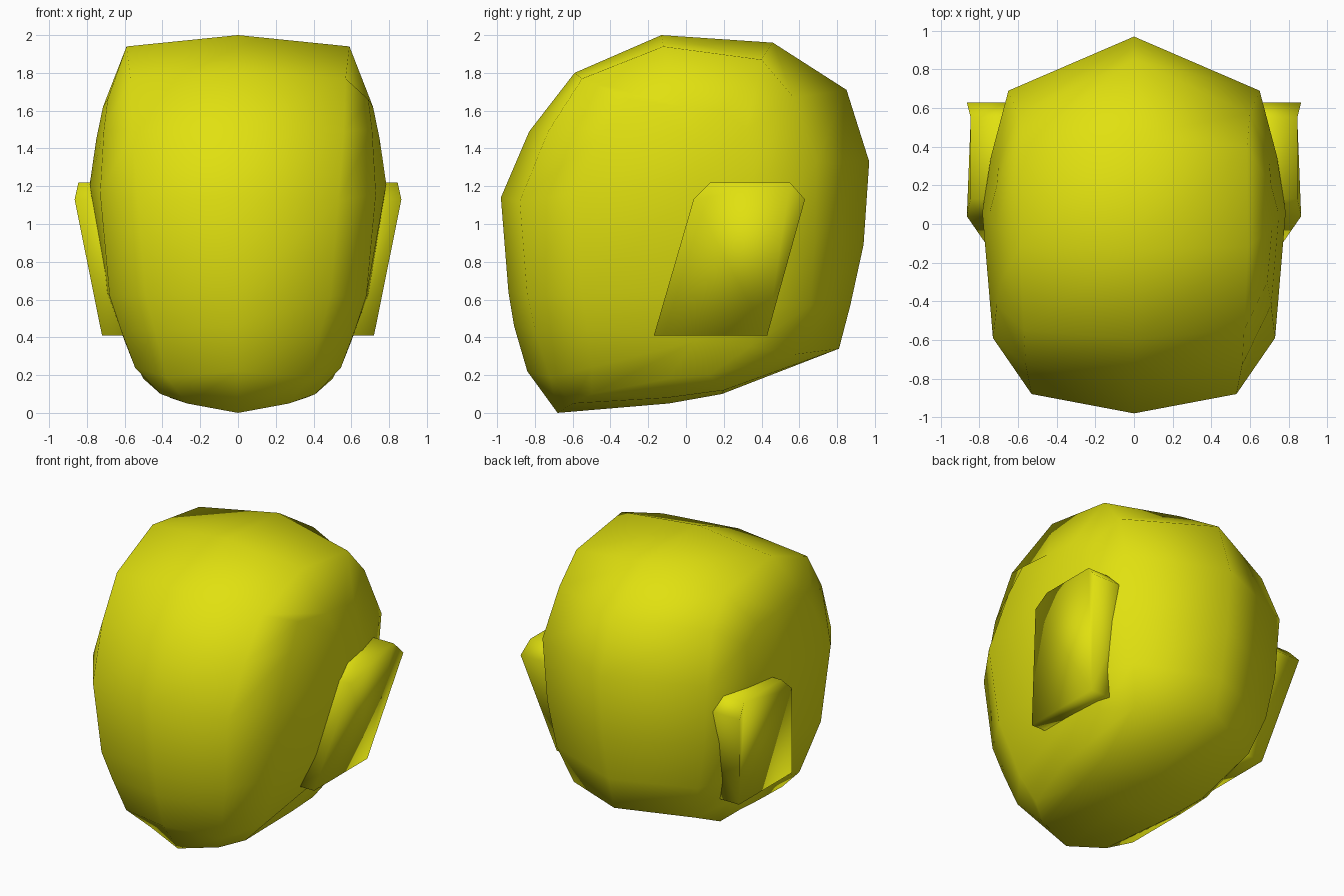
import bpy, bmesh

if "Cube" in bpy.data.objects:
    bpy.data.objects.remove(bpy.data.objects["Cube"])

yellow = bpy.data.materials.new("yellow")
yellow.diffuse_color = (0.75, 0.75, 0.005, 1)
yellow.use_nodes = True
yellow.node_tree.nodes["Principled BSDF"].inputs["Base Color"].default_value = yellow.diffuse_color


def finish(bm, name):
    bmesh.ops.remove_doubles(bm, verts=bm.verts, dist=0.0005)
    bmesh.ops.recalc_face_normals(bm, faces=bm.faces)
    for f in bm.faces:
        f.smooth = True
    me = bpy.data.meshes.new(name)
    bm.to_mesh(me)
    bm.free()
    me.materials.append(yellow)
    ob = bpy.data.objects.new(name, me)
    bpy.context.collection.objects.link(ob)
    return ob


# Head: lengthwise profile slices, lofted from one side to the other
# centre line (y, z): chin, up the face, over the crown, down the back, underside
centre = [(-.68, 0), (-.84, .22), (-.91, .46), (-.94, .64), (-.98, 1.14),
          (-.83, 1.49), (-.59, 1.80), (-.13, 2.0), (.46, 1.96), (.85, 1.71),
          (.97, 1.33), (.94, .89), (.87, .57), (.81, .34), (.19, .10), (-.09, .05)]
# corner line between face/crown/back and the sides
corner = [(.27, -.60, .05), (.38, -.72, .19), (.44, -.80, .44), (.49, -.84, .62),
          (.53, -.88, 1.12), (.56, -.73, 1.49), (.57, -.55, 1.77), (.59, -.12, 1.94),
          (.585, .40, 1.87), (.60, .57, 1.67), (.65, .69, 1.33), (.62, .68, .89),
          (.56, .66, .57), (.48, .58, .31), (.41, .20, .12), (.36, -.10, .08)]
# ring on the side of the head
side = [(.41, -.50, .10), (.545, -.50, .24), (.62, -.52, .44), (.68, -.55, .62),
        (.73, -.59, 1.16), (.71, -.42, 1.50), (.69, -.30, 1.66), (.715, -.02, 1.62),
        (.71, .20, 1.60), (.70, .32, 1.50), (.74, .35, 1.25), (.72, .36, .89),
        (.66, .36, .57), (.57, .34, .35), (.51, .12, .20), (.50, -.10, .18)]
# middle column of the temple, where front and back halves meet
column = [(.60, .05, .38), (.695, .05, .64), (.785, .06, 1.21), (.75, .05, 1.45)]
temple = [column[i] for i in (0, 0, 0, 1, 2, 3, 3, 3, 3, 3, 2, 1, 1, 0, 0, 0)]


def flip(points):
    return [(-x, y, z) for x, y, z in points]


slices = [flip(temple), flip(side), flip(corner), [(0, y, z) for y, z in centre],
          corner, side, temple]
bm = bmesh.new()
rows = [[bm.verts.new(p) for p in s] for s in slices]
n = len(centre)
for a, b in zip(rows, rows[1:]):
    for i in range(n):
        j = (i + 1) % n
        bm.faces.new((a[i], a[j], b[j], b[i]))
finish(bm, "head")

# Ears: slanted plates leaning outwards towards the top
outline = [(-.17, .41, .72), (.43, .41, .72), (.63, 1.13, .865),
           (.55, 1.22, .845), (.13, 1.22, .845), (.04, 1.13, .865)]
for s, name in ((1, "right_ear"), (-1, "left_ear")):
    bm = bmesh.new()
    outer = [bm.verts.new((s * x, y, z)) for y, z, x in outline]
    inner = [bm.verts.new((s * .52, y, z)) for y, z, x in outline]
    bm.faces.new(outer)
    bm.faces.new(inner[::-1])
    for i in range(6):
        j = (i + 1) % 6
        bm.faces.new((outer[i], inner[i], inner[j], outer[j]))
    finish(bm, name)
